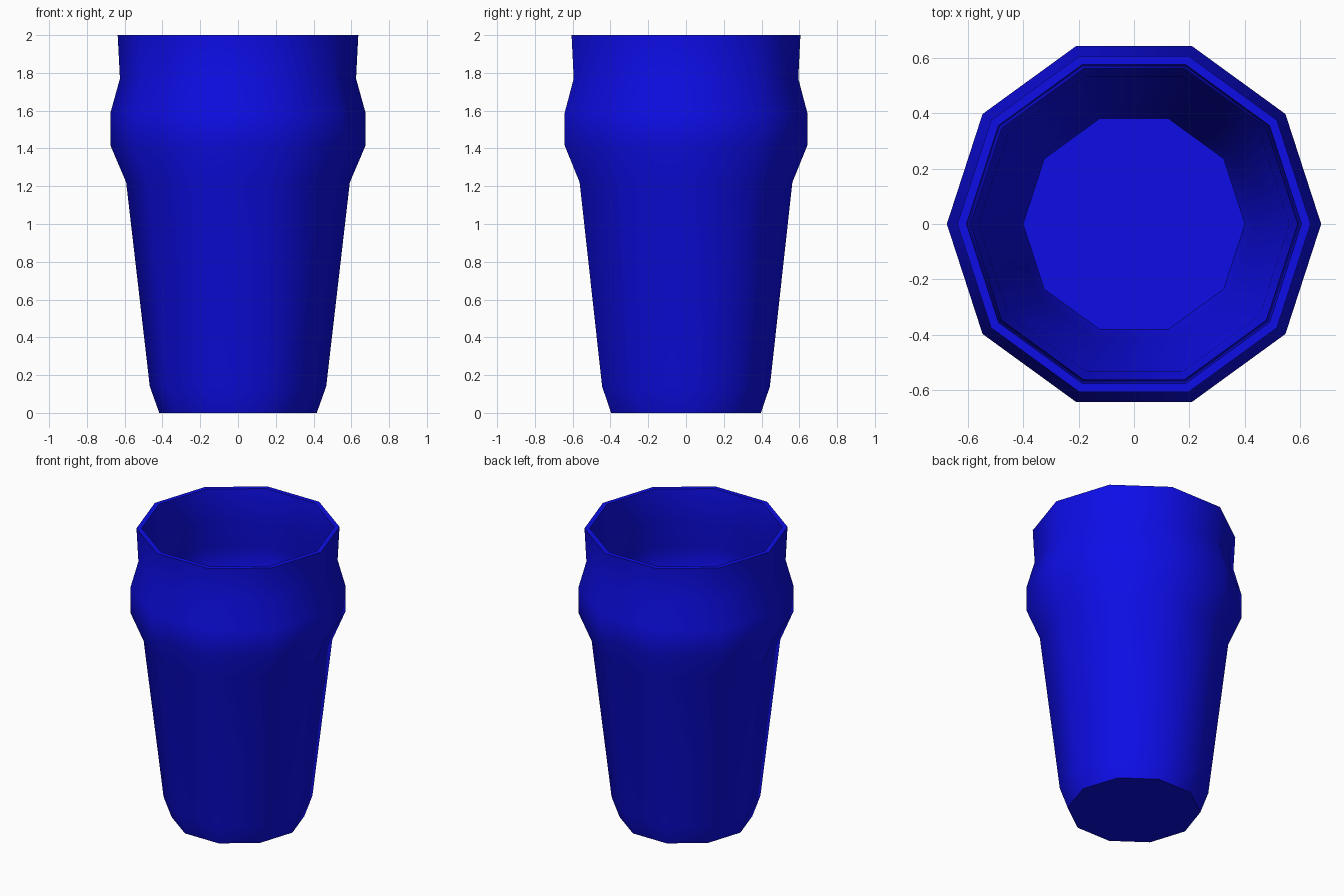
import bpy, bmesh
from math import cos, sin, pi, radians

if "Cube" in bpy.data.objects:
    bpy.data.objects.remove(bpy.data.objects["Cube"])

SIDES = 10

# Profile (radius, z): outside from base to rim, then inside from rim to floor
outer = [(0.417, 0.0), (0.467, 0.14), (0.592, 1.22), (0.675, 1.415),
         (0.675, 1.59), (0.625, 1.77), (0.637, 2.0)]
inner = [(0.604, 2.0), (0.589, 1.77), (0.64, 1.58), (0.64, 1.425),
         (0.56, 1.23), (0.433, 0.145), (0.4, 0.033)]

bm = bmesh.new()
rings = [[bm.verts.new((r * cos(2 * pi * i / SIDES), r * sin(2 * pi * i / SIDES), z))
          for i in range(SIDES)] for r, z in outer + inner]

# Walls and rim
for a, b in zip(rings, rings[1:]):
    for i in range(SIDES):
        j = (i + 1) % SIDES
        bm.faces.new((a[i], a[j], b[j], b[i]))

# Underside and inside floor
bm.faces.new(rings[0][::-1])
bm.faces.new(rings[-1])
bmesh.ops.recalc_face_normals(bm, faces=bm.faces)

mesh = bpy.data.meshes.new("pint_glass")
bm.to_mesh(mesh)
bm.free()
glass = bpy.data.objects.new("pint_glass", mesh)
bpy.context.collection.objects.link(glass)

# Blue colour
blue = bpy.data.materials.new("blue")
blue.diffuse_color = (0.004, 0.004, 0.8, 1)
blue.use_nodes = True
blue.node_tree.nodes["Principled BSDF"].inputs["Base Color"].default_value = blue.diffuse_color
mesh.materials.append(blue)

# Smooth walls, crisp rim and base edges
bpy.context.view_layer.objects.active = glass
glass.select_set(True)
bpy.ops.object.shade_smooth_by_angle(angle=radians(42))
